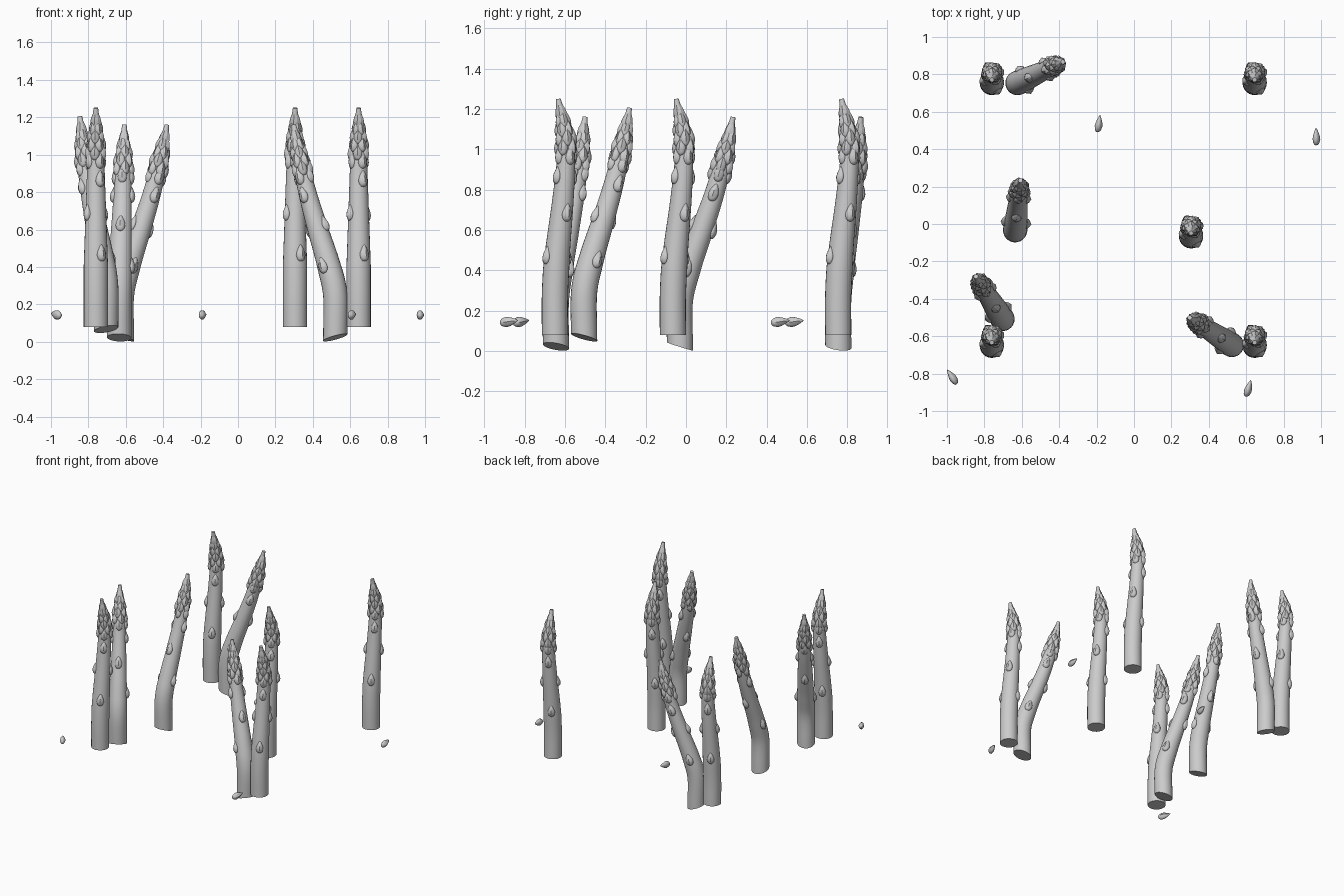
import bpy, bmesh, math
from mathutils import Vector, Matrix

cube = bpy.data.objects.get("Cube")
if cube:
    bpy.data.objects.remove(cube, do_unlink=True)

grey = bpy.data.materials.new("plain_grey")
grey.use_nodes = True
colour = (0.6, 0.6, 0.6, 1)
grey.diffuse_color = colour
grey.node_tree.nodes["Principled BSDF"].inputs["Base Color"].default_value = colour


def smooth_path(points, steps=6):
    """Rounded line through (lean, height) points, bending along +x."""
    pts = [Vector((u, 0, z)) for u, z in points]
    pts = [pts[0] * 2 - pts[1]] + pts + [pts[-1] * 2 - pts[-2]]
    out = []
    for a, b, c, d in zip(pts, pts[1:], pts[2:], pts[3:]):
        for i in range(steps):
            t = i / steps
            out.append(0.5 * (2 * b + (c - a) * t + (2 * a - 5 * b + 4 * c - d) * t * t
                              + (3 * b - a - 3 * c + d) * t ** 3))
    return out + [pts[-2]]


def frame_at(path, dist):
    """Point and upward direction at a distance below the tip."""
    for a, b in zip(path[::-1], path[-2::-1]):
        step = (a - b).length
        if dist <= step:
            return a.lerp(b, dist / step), (a - b).normalized()
        dist -= step
    return path[0], (path[1] - path[0]).normalized()


def stem_radius(dist):
    if dist < 0.25:
        return 0.012 + 0.032 * dist / 0.25
    return 0.044 + 0.021 * min(1, (dist - 0.25) / 0.6)


def bridge(bm, rings):
    for low, high in zip(rings, rings[1:]):
        n = len(low)
        for i in range(n):
            j = (i + 1) % n
            bm.faces.new((low[i], low[j], high[j], high[i]))


def add_scale(bm, matrix, length, width, depth, sides=10):
    """Pointed teardrop along local z with a ridge on its outer (+x) side."""
    profile = [(0.45, 0.03), (0.8, 0.14), (1, 0.34), (0.9, 0.52), (0.62, 0.72), (0.28, 0.9)]
    rings = []
    for r, z in profile:
        ring = []
        for i in range(sides):
            a = math.tau * i / sides
            ridge = 1.15 if i == 0 else 0.9
            ring.append(bm.verts.new(matrix @ Vector((
                depth * r * ridge * math.cos(a), width * r * math.sin(a), length * z))))
        rings.append(ring)
    bridge(bm, rings)
    base = bm.verts.new(matrix @ Vector((0, 0, 0)))
    tip = bm.verts.new(matrix @ Vector((0, 0, length)))
    for i in range(sides):
        j = (i + 1) % sides
        bm.faces.new((rings[0][j], rings[0][i], base))
        bm.faces.new((rings[-1][i], rings[-1][j], tip))


def finish(bm, name, angle=50):
    bmesh.ops.recalc_face_normals(bm, faces=bm.faces)
    mesh = bpy.data.meshes.new(name)
    bm.to_mesh(mesh)
    bm.free()
    mesh.materials.append(grey)
    mesh.shade_smooth()
    mesh.set_sharp_from_angle(angle=math.radians(angle))
    return mesh


def build_stem(path, slant, sides=24):
    bm = bmesh.new()
    total = sum((b - a).length for a, b in zip(path, path[1:]))
    rings, run = [], 0
    for k, p in enumerate(path):
        if k:
            run += (p - path[k - 1]).length
        up = (path[min(k + 1, len(path) - 1)] - path[max(k - 1, 0)]).normalized()
        side = Vector((0, 1, 0)).cross(up)
        r = stem_radius(total - run)
        ring = []
        for i in range(sides):
            a = math.tau * i / sides
            co = p + side * r * math.cos(a) + Vector((0, r * math.sin(a), 0))
            if k == 0:
                co.z -= slant * (co.x - p.x)
            ring.append(bm.verts.new(co))
        rings.append(ring)
    bridge(bm, rings)
    bm.faces.new(rings[0][::-1])
    bm.faces.new(rings[-1])
    return finish(bm, "stem")


def place_scale(bm, path, dist, angle, offset, tilt, size):
    """Scale standing on the stem; positive tilt leans its point inwards."""
    p, up = frame_at(path, dist)
    side = Vector((0, 1, 0)).cross(up)
    out = side * math.cos(angle) + Vector((0, 1, 0)) * math.sin(angle)
    axis = (up * math.cos(tilt) - out * math.sin(tilt)).normalized()
    x = (out - axis * out.dot(axis)).normalized()
    m = Matrix((x, axis.cross(x), axis)).transposed().to_4x4()
    m.translation = p + out * offset
    add_scale(bm, m, *size)


def build_scales(path, turn):
    bm = bmesh.new()
    # paired scales along the stem
    for k, dist in enumerate((0.83, 0.61, 0.43)):
        for half in (0, math.pi):
            place_scale(bm, path, dist, turn + k * math.pi / 2 + half,
                        stem_radius(dist) - 0.002, 0.05, (0.095, 0.027, 0.019))
    # overlapping rings of the head: distance, count, offset, tilt, size
    head = [(0.33, 4, 0.041, 0.0, (0.1, 0.026, 0.018)),
            (0.285, 5, 0.041, 0.03, (0.1, 0.025, 0.018)),
            (0.24, 5, 0.038, 0.05, (0.1, 0.025, 0.018)),
            (0.195, 5, 0.033, 0.1, (0.1, 0.024, 0.017)),
            (0.15, 5, 0.027, 0.14, (0.1, 0.023, 0.016)),
            (0.115, 4, 0.018, 0.15, (0.113, 0.023, 0.016))]
    for k, (dist, count, offset, tilt, size) in enumerate(head):
        for i in range(count):
            angle = turn + math.tau * (i + 0.5 * (k % 2)) / count
            place_scale(bm, path, dist, angle, offset, tilt, size)
    return finish(bm, "scales")


def put(mesh, name, loc, rot):
    ob = bpy.data.objects.new(name, mesh)
    bpy.context.collection.objects.link(ob)
    ob.location = loc
    ob.rotation_euler = rot
    return ob


# upright spears
path = smooth_path([(0, 0.08), (0, 0.28), (0.012, 0.48), (0.04, 0.75),
                    (0.055, 0.95), (0.048, 1.08), (0.016, 1.25)])
stem, scales = build_stem(path, 0), build_scales(path, math.radians(-150))
for x, y in ((-0.76, 0.755), (0.645, 0.755), (0.305, -0.065), (-0.76, -0.65), (0.645, -0.65)):
    for mesh, name in ((stem, "upright_stem"), (scales, "upright_scales")):
        put(mesh, name, (x, y, 0), (0, 0, math.pi / 2))

# leaning spears
path = smooth_path([(0, 0.022), (0, 0.25), (0.045, 0.42), (0.11, 0.6),
                    (0.178, 0.8), (0.23, 1.0), (0.265, 1.16)])
stem, scales = build_stem(path, 0.33), build_scales(path, math.pi / 2)
for x, y, z, turn in ((-0.62, 0.755, 0, 25), (-0.635, -0.03, 0, 84),
                      (-0.705, -0.505, 0.045, 122), (0.52, -0.645, 0, 147)):
    for mesh, name in ((stem, "leaning_stem"), (scales, "leaning_scales")):
        put(mesh, name, (x, y, z), (0, 0, math.radians(turn)))

# loose scales lying flat
bm = bmesh.new()
add_scale(bm, Matrix.Translation((0, 0, -0.045)), 0.095, 0.026, 0.02)
loose = finish(bm, "loose_scale")
for x, y, turn in ((-0.973, -0.82, 32), (-0.19, 0.535, -10), (0.61, -0.88, -18), (0.973, 0.465, 0)):
    put(loose, "loose_scale", (x, y, 0.145), (math.radians(-82), 0, math.radians(turn)))
